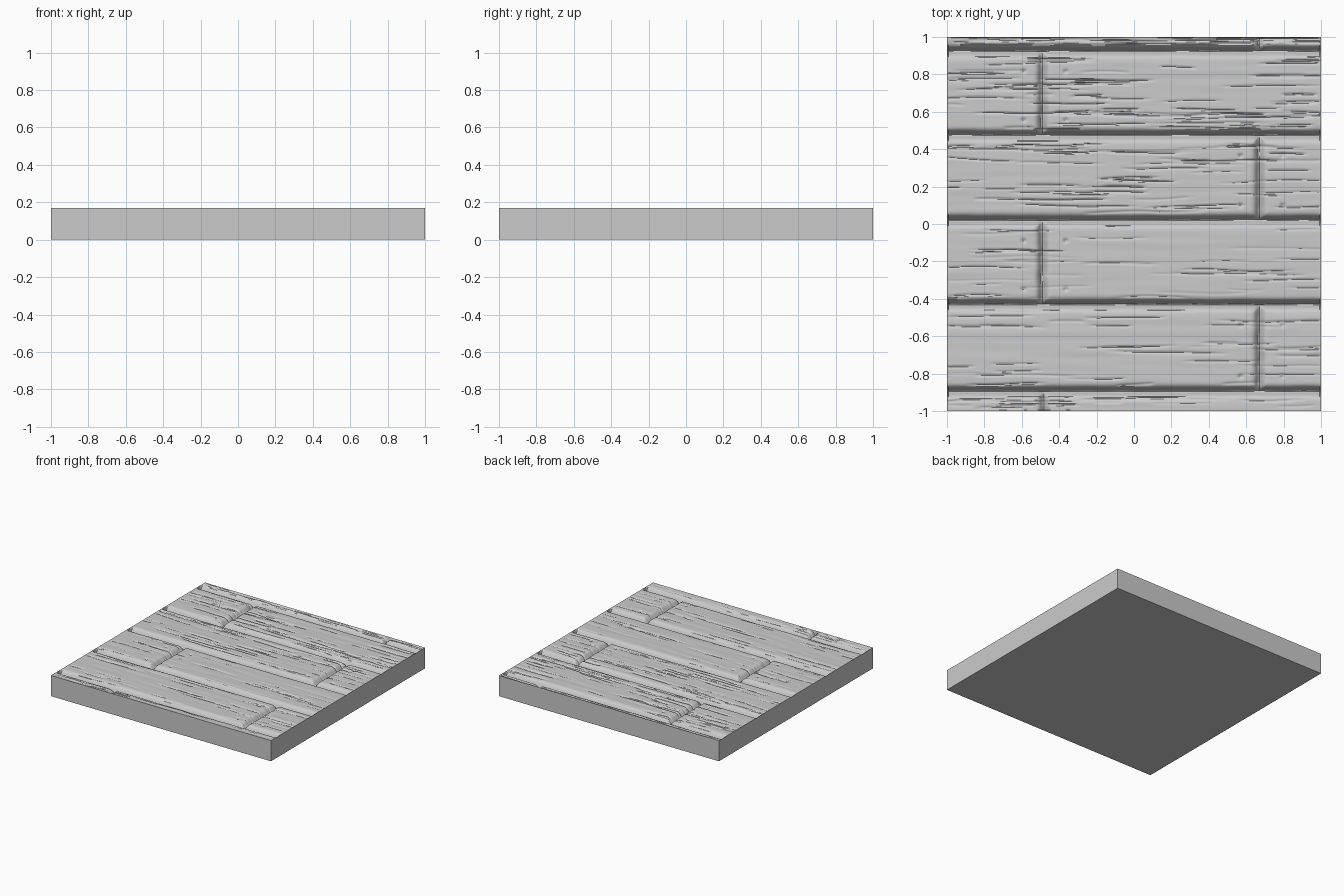
import bpy, bmesh, math, random
from mathutils import noise, Vector

if "Cube" in bpy.data.objects:
    bpy.data.objects.remove(bpy.data.objects["Cube"])

random.seed(7)
TOP = 0.17
NX, NY = 250, 440
SEAMS = [-1.35, -0.895, -0.43, 0.02, 0.475, 0.925, 1.38]   # grooves between plank rows
JOINTS = [-0.48, 0.67, -0.49, 0.67, -0.49, 0.67]           # butt joint of each row
GRAIN = [(22, 0.006), (34, 0.006), (34, 0.005), (46, 0.008), (60, 0.008), (36, 0.007)]


def px(i):
    return -1 + 2 * i / NX


def py(j):
    return -1 + 2 * j / NY


def groove(t, depth, width):
    return depth * math.exp(-(abs(t) / width) ** 1.6)


# Depth map: long seams, butt joints and soft stretched undulation
depth = [[0.0] * (NY + 1) for _ in range(NX + 1)]
for i in range(NX + 1):
    x = px(i)
    for j in range(NY + 1):
        y = py(j)
        r = sum(y > s for s in SEAMS[1:-1])
        wob = 0.003 * noise.noise(Vector((x * 6, 0, r)))
        near = min(SEAMS, key=lambda s: abs(y - s))
        a = groove(y - near - wob, 0.05, 0.02)
        wob_x = 0.006 * noise.noise(Vector((0, y * 12, 5)))
        b = groove(x - JOINTS[r] - wob_x, 0.042, 0.019)
        ripple = 0.0015 * (1 + noise.noise(Vector((x * 2, y * 25, r * 3))))
        depth[i][j] = max(a, b) + 0.35 * min(a, b) + ripple


def carve_line(x0, length, y0, half, deep, seed, lo, hi):
    """One tapered, slightly wavy grain crack running along x."""
    for i in range(NX + 1):
        u = (px(i) - x0) / length
        if not 0 < u < 1:
            continue
        yc = y0 + 0.014 * noise.noise(Vector((px(i) * 3, seed, 0)))
        taper = min(1, 6 * u, 6 * (1 - u))
        j0 = round((yc + 1) * NY / 2)
        for j in range(max(0, j0 - 4), min(NY, j0 + 4) + 1):
            if lo < py(j) < hi:
                depth[i][j] += deep * taper * math.exp(-((py(j) - yc) / half) ** 2)


def carve_nail(x, y, radius=0.011, deep=0.011):
    for i in range(NX + 1):
        if abs(px(i) - x) > 0.03:
            continue
        for j in range(NY + 1):
            d = math.hypot(px(i) - x, py(j) - y)
            if d < 0.03:
                depth[i][j] += deep * math.exp(-(d / radius) ** 2)


# Grain cracks and nail dents on each row of planks
for r, (count, deep) in enumerate(GRAIN):
    lo, hi = SEAMS[r] + 0.03, SEAMS[r + 1] - 0.03
    for k in range(count):
        carve_line(random.uniform(-1.2, 0.8), random.uniform(0.15, 0.7),
                   random.uniform(max(lo, -1), min(hi, 1)),
                   random.uniform(0.004, 0.007), deep * random.uniform(0.4, 1.1),
                   r * 100 + k * 1.7, lo, hi)
    for dx in (-0.10, 0.125):
        for ny in (SEAMS[r] + 0.08, SEAMS[r + 1] - 0.11):
            carve_nail(JOINTS[r] + dx, ny)

# Carved plank surface; the outer rim stays at full height
bm = bmesh.new()
bmesh.ops.create_grid(bm, x_segments=NX, y_segments=NY, size=1)
for v in bm.verts:
    i, j = round((v.co.x + 1) * NX / 2), round((v.co.y + 1) * NY / 2)
    rim = i in (0, NX) or j in (0, NY)
    v.co.z = TOP if rim else TOP - depth[i][j]
for f in bm.faces:
    f.smooth = True
me = bpy.data.meshes.new("plank_surface")
bm.to_mesh(me)
bm.free()
planks = bpy.data.objects.new("plank_surface", me)
bpy.context.collection.objects.link(planks)
bpy.context.view_layer.objects.active = planks
planks.select_set(True)
bpy.ops.object.shade_smooth_by_angle(angle=math.radians(40))

# Plain slab sides and underside, open on top
bm = bmesh.new()
bmesh.ops.create_cube(bm, size=2)
for v in bm.verts:
    v.co.z = TOP if v.co.z > 0 else 0
bm.normal_update()
bmesh.ops.delete(bm, geom=[f for f in bm.faces if f.normal.z > 0.5], context='FACES_ONLY')
me = bpy.data.meshes.new("slab_body")
bm.to_mesh(me)
bm.free()
bpy.context.collection.objects.link(bpy.data.objects.new("slab_body", me))
